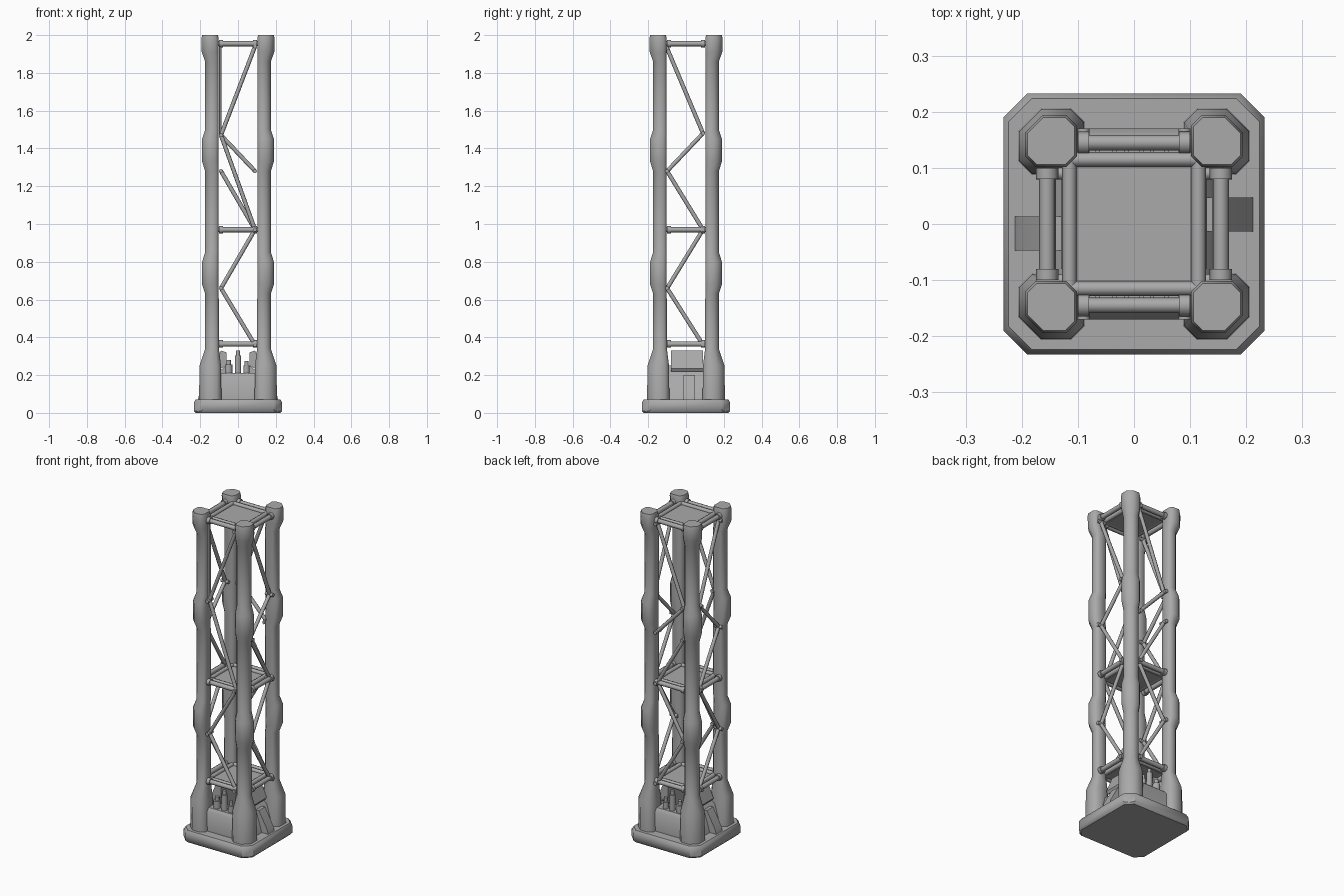
import bpy, bmesh, math
from mathutils import Vector, Matrix

cube = bpy.data.objects.get("Cube")
if cube:
    bpy.data.objects.remove(cube, do_unlink=True)

GREY = (0.4, 0.4, 0.4, 1)
metal = bpy.data.materials.new("grey metal")
metal.use_nodes = True
metal.diffuse_color = GREY
metal.node_tree.nodes["Principled BSDF"].inputs["Base Color"].default_value = GREY


def finish(name, bm, angle=40):
    bmesh.ops.recalc_face_normals(bm, faces=bm.faces)
    mesh = bpy.data.meshes.new(name)
    bm.to_mesh(mesh)
    bm.free()
    mesh.materials.append(metal)
    obj = bpy.data.objects.new(name, mesh)
    bpy.context.collection.objects.link(obj)
    bpy.ops.object.select_all(action='DESELECT')
    obj.select_set(True)
    bpy.context.view_layer.objects.active = obj
    bpy.ops.object.shade_smooth_by_angle(angle=math.radians(angle))
    return obj


def loft(name, rings, angle=40):
    """Skin a stack of equal-length point rings and cap both ends."""
    bm = bmesh.new()
    rows = [[bm.verts.new(p) for p in ring] for ring in rings]
    n = len(rows[0])
    for a, b in zip(rows, rows[1:]):
        for i in range(n):
            j = (i + 1) % n
            bm.faces.new((a[i], a[j], b[j], b[i]))
    bm.faces.new(rows[0][::-1])
    bm.faces.new(rows[-1])
    return finish(name, bm, angle)


def box(name, lo, hi):
    bm = bmesh.new()
    lo, hi = Vector(lo), Vector(hi)
    bmesh.ops.create_cube(bm, size=1, matrix=Matrix.Translation((lo + hi) / 2)
                          @ Matrix.Diagonal((*(hi - lo), 1)))
    return finish(name, bm)


def rod(name, p, q, r=0.011, r2=None, sides=8):
    p, q = Vector(p), Vector(q)
    d = q - p
    bm = bmesh.new()
    bmesh.ops.create_cone(
        bm, cap_ends=True, segments=sides, radius1=r, radius2=r if r2 is None else r2,
        depth=d.length, matrix=Matrix.Translation((p + q) / 2)
        @ d.to_track_quat('Z', 'Y').to_matrix().to_4x4())
    return finish(name, bm, 50)


def chamfered(half, cut, z):
    pts = [(half, half - cut), (half - cut, half)]
    return [Vector((x, y, z)) for x, y in
            pts + [(-y, x) for x, y in pts] + [(-x, -y) for x, y in pts]
            + [(y, -x) for x, y in pts]]


# Base slab
loft("base", [chamfered(0.225, 0.041, 0), chamfered(0.233, 0.043, 0.01),
              chamfered(0.233, 0.043, 0.055), chamfered(0.224, 0.042, 0.072)])

# Corner legs: height, inner edge, outer edge
leg_profile = [(0.07, 0.088, 0.206), (0.25, 0.09, 0.204), (0.34, 0.101, 0.174)]
for z0, z1 in ((0.63, 0.85), (1.28, 1.5)):
    leg_profile += [(z0, 0.102, 0.174), (z0 + 0.05, 0.102, 0.19),
                    (z1 - 0.05, 0.102, 0.19), (z1, 0.102, 0.174)]
leg_profile += [(1.86, 0.102, 0.174), (1.91, 0.102, 0.192),
                (1.98, 0.102, 0.194), (2.0, 0.106, 0.190)]
for sx, side in ((1, "left"), (-1, "right")):
    for sy, end in ((-1, "front"), (1, "back")):
        rings = []
        for z, a, b in leg_profile:
            w = b - a
            c, d = 0.2 * w, 0.34 * w
            shape = [(a, a + c), (a + c, a), (b - c, a), (b, a + c),
                     (b, b - d), (b - d, b), (a + c, b), (a, b - c)]
            rings.append([Vector((sx * x, sy * y, z)) for x, y in shape])
        loft(f"{end}_{side}_leg", rings, 50)

# Zigzag bracing: (across, height) stations on each face
FACE = 0.145
lower = [(0.09, 0.36), (-0.09, 0.66), (0.09, 0.97)]
upper = [(-0.09, 1.47), (0.09, 1.94)]
side_path = [(-a, h) for a, h in ((-0.09, 0.36), (0.1, 0.66), (-0.09, 0.97),
                                  (0.1, 1.28), (-0.09, 1.48), (0.1, 1.93))]
paths = [
    ("front", lambda a, h: (a, -FACE, h), lower + upper),
    ("back", lambda a, h: (a, FACE, h), lower + [(-0.09, 1.28)]),
    ("back_top", lambda a, h: (a, FACE, h), [(0.09, 1.28)] + upper),
    ("left", lambda a, h: (0.15, a, h), side_path),
    ("right", lambda a, h: (-0.15, a, h), side_path),
]
for name, place, path in paths:
    for i, (p, q) in enumerate(zip(path, path[1:])):
        rod(f"{name}_brace_{i + 1}", place(*p), place(*q))
    # Short joint pins at every bend
    for a, h in path:
        p = Vector(place(a, h))
        out = Vector((0, 0.025, 0)) if "front" in name or "back" in name else Vector((0.025, 0, 0))
        rod(f"{name}_joint", p - out, p + out, 0.011)
rod("front_upright", (-0.094, -FACE, 1.47), (-0.094, -FACE, 1.94), 0.006)

# Three decks: framed panels with outer cross bars
for name, z in (("lower", 0.365), ("middle", 0.97), ("top", 1.955)):
    box(f"{name}_deck_panel", (-0.108, -0.108, z - 0.012), (0.108, 0.108, z - 0.002))
    for s in (1, -1):
        rod(f"{name}_deck_long_rail", (-0.125, s * 0.115, z), (0.125, s * 0.115, z), 0.013)
        rod(f"{name}_deck_short_rail", (s * 0.115, -0.125, z), (s * 0.115, 0.125, z), 0.013)
        rod(f"{name}_cross_bar", (-0.1, s * FACE, z), (0.1, s * FACE, z), 0.014)
        rod(f"{name}_side_bar", (s * 0.155, -0.1, z), (s * 0.155, 0.1, z), 0.014)
        for t in (1, -1):
            rod(f"{name}_bar_collar", (t * 0.08, s * FACE, z), (t * 0.1, s * FACE, z), 0.02)
            rod(f"{name}_side_collar", (s * 0.155, t * 0.08, z), (s * 0.155, t * 0.1, z), 0.02)

# Equipment in the foot: cabinets with three canisters each
for s, name in ((-1, "front"), (1, "back")):
    profile = [(0.06, 0.07), (0.17, 0.07), (0.17, 0.19), (0.155, 0.21), (0.06, 0.21)]
    loft(f"{name}_cabinet", [[Vector((x, s * y, z)) for y, z in profile]
                             for x in (-0.095, 0.095)])
    for x, r, top in ((-0.05, 0.02, 0.28), (0, 0.017, 0.33), (0.045, 0.017, 0.275)):
        y = s * 0.13
        rod(f"{name}_canister", (x, y, 0.2), (x, y, top - 0.025), r, sides=12)
        rod(f"{name}_canister_cap", (x, y, top - 0.025), (x, y, top), r * 0.6, sides=12)

# Side hoppers, sloping shelves and buttresses
for s, name in ((1, "left"), (-1, "right")):
    wedge = [(0.06, 0.07), (0.17, 0.07), (0.13, 0.2), (0.06, 0.25)]
    loft(f"{name}_hopper", [[Vector((s * x, y, z)) for x, z in wedge]
                            for y in (-0.095, 0.095)])
    shelf = [(0.06, 0.32), (0.06, 0.25), (0.12, 0.22), (0.13, 0.235), (0.09, 0.33)]
    loft(f"{name}_shelf", [[Vector((s * x, y, z)) for x, z in shelf]
                           for y in (-0.08, 0.09)])
    strut = [(0.11, 0.07), (0.213, 0.07), (0.205, 0.1), (0.15, 0.2), (0.11, 0.2)]
    mid = s * 0.017
    loft(f"{name}_buttress", [[Vector((s * x, y, z)) for x, z in strut]
                              for y in (mid - 0.03, mid + 0.03)])
